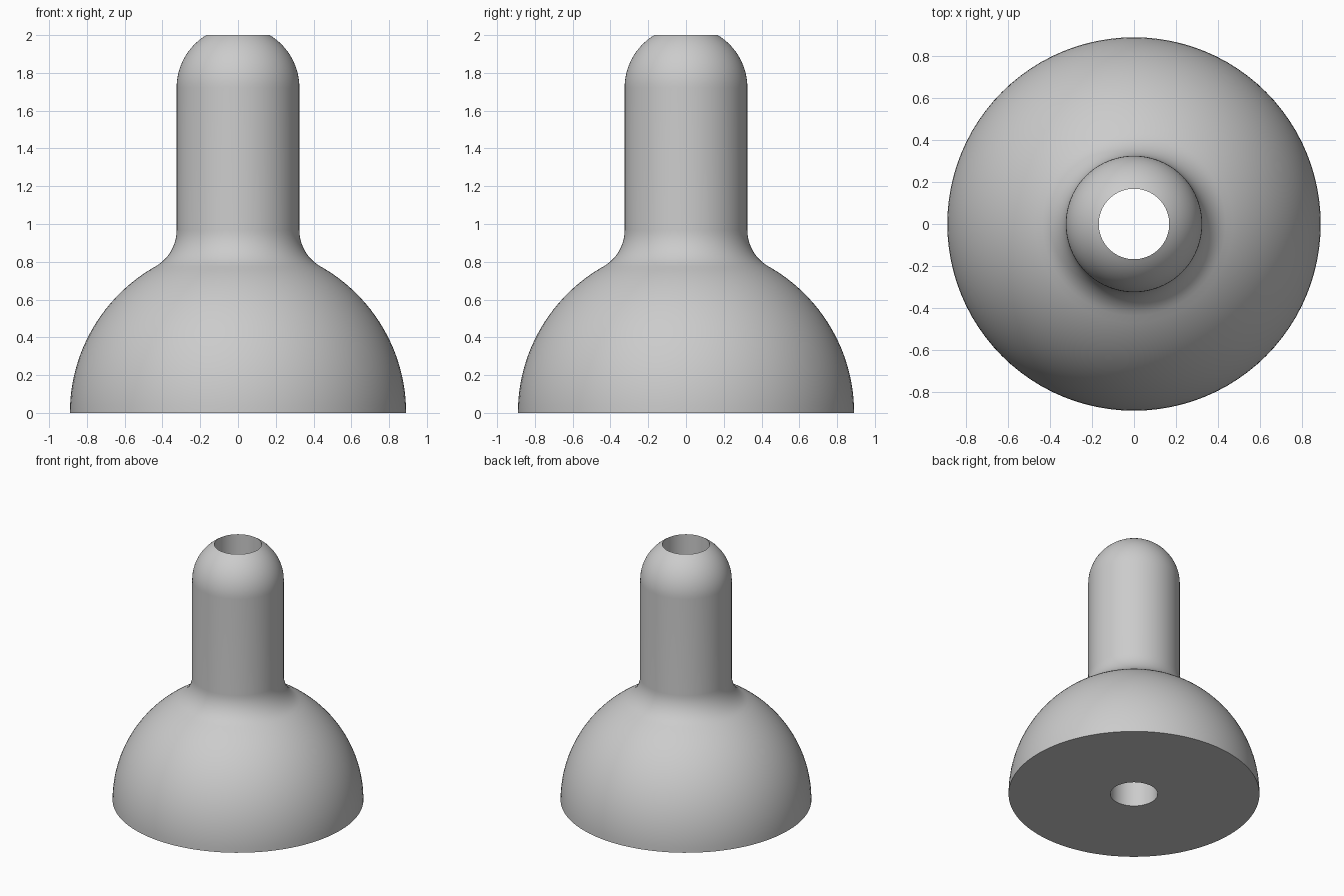
import bpy, bmesh
from math import sin, cos, pi, sqrt, atan2, radians

cube = bpy.data.objects.get("Cube")
if cube:
    bpy.data.objects.remove(cube, do_unlink=True)

BASE_R, NECK_R, BORE_R, FILLET_R, HEIGHT = 0.89, 0.325, 0.168, 0.22, 2.0
SEGMENTS = 96


def arc(cx, cz, r, start, end, steps):
    """Points along a circular arc in the XZ plane."""
    angles = [start + (end - start) * i / steps for i in range(steps + 1)]
    return [(cx + r * cos(a), cz + r * sin(a)) for a in angles]


# Fillet centre, tangent to both the hemisphere and the neck
fx = NECK_R + FILLET_R
fz = sqrt((BASE_R + FILLET_R) ** 2 - fx ** 2)
tangent = atan2(fz, fx)
# Neck dome centre, placed so the bore cuts it at full height
dome_z = HEIGHT - sqrt(NECK_R ** 2 - BORE_R ** 2)
rim = atan2(HEIGHT - dome_z, BORE_R)

# Closed profile: hemisphere, fillet, neck and dome, then the straight bore
profile = arc(0, 0, BASE_R, 0, tangent, 24)
profile += arc(fx, fz, FILLET_R, tangent + pi, pi, 10)[1:]
profile += arc(0, dome_z, NECK_R, 0, rim, 16)
profile.append((BORE_R, 0))

bm = bmesh.new()
rings = []
for r, z in profile:
    rings.append([bm.verts.new((r * cos(2 * pi * i / SEGMENTS),
                                r * sin(2 * pi * i / SEGMENTS), z))
                  for i in range(SEGMENTS)])
for k, low in enumerate(rings):
    high = rings[(k + 1) % len(rings)]
    for i in range(SEGMENTS):
        j = (i + 1) % SEGMENTS
        bm.faces.new((low[i], low[j], high[j], high[i]))
bmesh.ops.recalc_face_normals(bm, faces=bm.faces)
mesh = bpy.data.meshes.new("domed_base_with_neck")
bm.to_mesh(mesh)
bm.free()

body = bpy.data.objects.new("domed_base_with_neck", mesh)
bpy.context.collection.objects.link(body)

# Plain grey material
grey = bpy.data.materials.new("light_grey")
grey.use_nodes = True
colour = (0.6, 0.6, 0.6, 1)
grey.diffuse_color = colour
grey.node_tree.nodes["Principled BSDF"].inputs["Base Color"].default_value = colour
mesh.materials.append(grey)

# Smooth shading with crisp rims
bpy.ops.object.select_all(action="DESELECT")
body.select_set(True)
bpy.context.view_layer.objects.active = body
bpy.ops.object.shade_smooth_by_angle(angle=radians(30))
